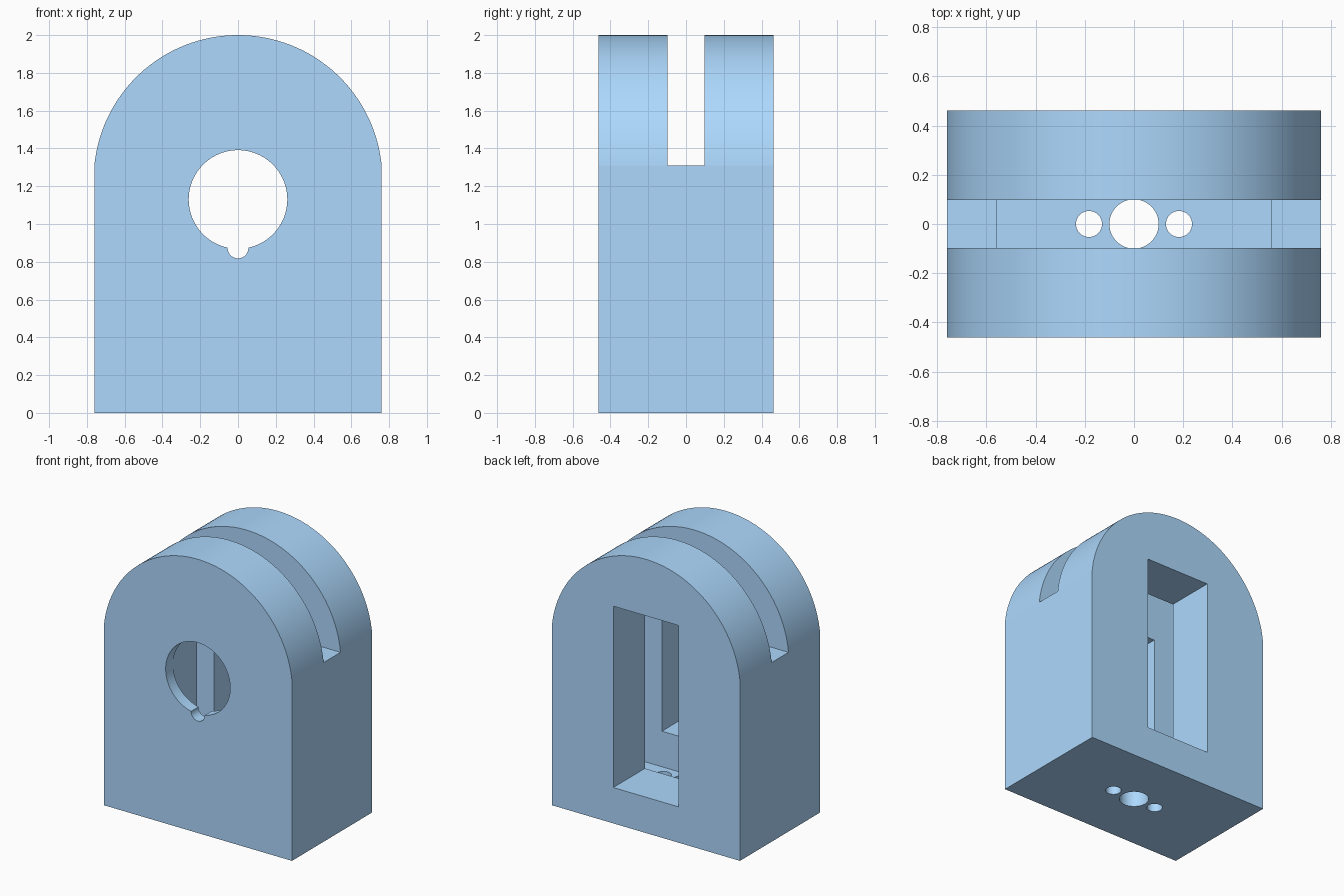
import bpy, bmesh, math
from mathutils import Vector

if "Cube" in bpy.data.objects:
    bpy.data.objects.remove(bpy.data.objects["Cube"])


def prism(name, points, axis, lo, hi):
    """Extrude a closed 2D outline along y (points are x, z) or z (points are x, y)."""
    place = (lambda a, b, t: (a, t, b)) if axis == 'Y' else (lambda a, b, t: (a, b, t))
    bm = bmesh.new()
    base = bm.faces.new([bm.verts.new(place(a, b, lo)) for a, b in points])
    new = bmesh.ops.extrude_face_region(bm, geom=[base])['geom']
    shift = Vector(place(0, 0, hi - lo))
    bmesh.ops.translate(bm, vec=shift, verts=[g for g in new if isinstance(g, bmesh.types.BMVert)])
    bmesh.ops.recalc_face_normals(bm, faces=bm.faces)
    mesh = bpy.data.meshes.new(name)
    bm.to_mesh(mesh)
    bm.free()
    mesh.materials.append(blue)
    ob = bpy.data.objects.new(name, mesh)
    bpy.context.collection.objects.link(ob)
    return ob


def circle(cx, cy, r, n=64):
    return [(cx + r * math.cos(math.tau * i / n), cy + r * math.sin(math.tau * i / n)) for i in range(n)]


def rect(w, lo, hi):
    return [(-w, lo), (w, lo), (w, hi), (-w, hi)]


blue = bpy.data.materials.new("blue")
blue.diffuse_color = (0.418, 0.692, 0.988, 1)
blue.use_nodes = True
blue.node_tree.nodes["Principled BSDF"].inputs["Base Color"].default_value = blue.diffuse_color

W, D, SLOT = 0.76, 0.4625, 0.0975

# Block with rounded top
cz, r, n = 1.236, 0.764, 72
a0 = math.atan2(1.31 - cz, W)
arc = [(r * math.cos(a), cz + r * math.sin(a))
       for a in (a0 + (math.pi - 2 * a0) * i / n for i in range(n + 1))]
body = prism("pulley_block", [(-W, 0), (W, 0)] + arc, 'Y', -D, D)

cutters = [
    # Mounting holes in the base
    prism("centre_hole", circle(0, 0, 0.1), 'Z', -0.1, 0.203),
    prism("left_hole", circle(-0.183, 0, 0.053, 40), 'Z', -0.1, 0.203),
    prism("right_hole", circle(0.183, 0, 0.053, 40), 'Z', -0.1, 0.203),
    # Inner cavity and top slot
    prism("cavity", rect(0.56, 0.2, 1.5), 'Y', -SLOT, SLOT),
    prism("top_slot", rect(1.0, 1.31, 2.5), 'Y', -SLOT, SLOT),
    # Rear window and pocket behind the front wall
    prism("rear_window", rect(0.264, 0.262, 1.587), 'Y', 0.05, 0.7),
    prism("front_pocket", rect(0.263, 0.46, 1.392), 'Y', -D + 0.085, -0.05),
    # Round front opening with small notch
    prism("front_hole", circle(0, 1.13, 0.261, 96), 'Y', -0.7, -D + 0.1),
    prism("front_notch", circle(0, 0.873, 0.055, 40), 'Y', -0.7, -D + 0.1),
]

# Carve the block
bpy.context.view_layer.objects.active = body
body.select_set(True)
for c in cutters:
    mod = body.modifiers.new(c.name, 'BOOLEAN')
    mod.operation = 'DIFFERENCE'
    mod.solver = 'EXACT'
    mod.object = c
    bpy.ops.object.modifier_apply(modifier=mod.name)
    bpy.data.objects.remove(c)

# Smooth curved walls, flat large planes
bpy.ops.object.shade_smooth_by_angle(angle=math.radians(25))
for p in body.data.polygons:
    if p.area > 0.05 and max(abs(v) for v in p.normal) > 0.9999:
        p.use_smooth = False
